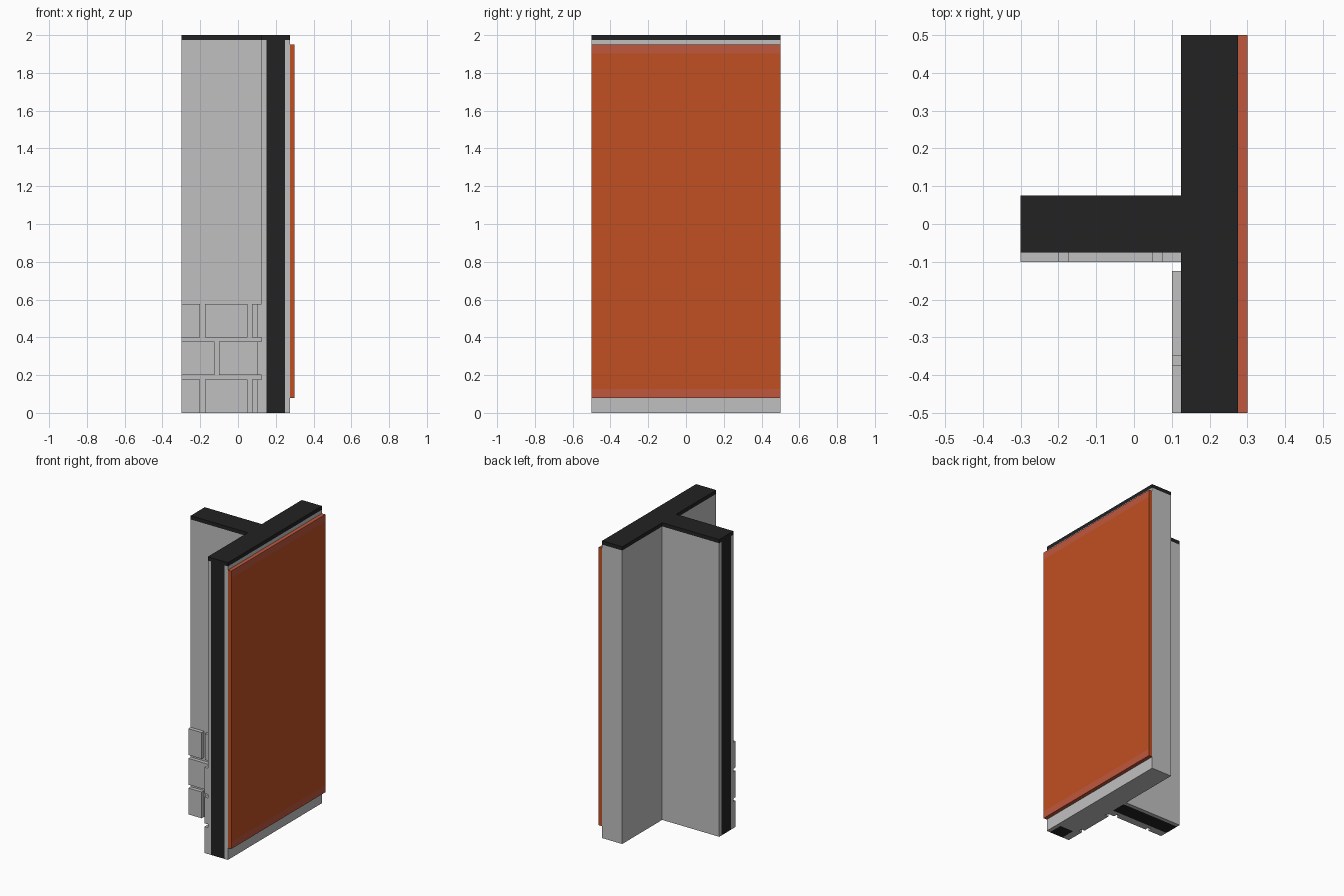
import bpy, bmesh
from mathutils import Vector

cube = bpy.data.objects.get("Cube")
if cube:
    bpy.data.objects.remove(cube, do_unlink=True)


def material(name, rgb):
    m = bpy.data.materials.new(name)
    m.use_nodes = True
    color = (*rgb, 1)
    m.diffuse_color = color
    m.node_tree.nodes["Principled BSDF"].inputs["Base Color"].default_value = color
    return m


GRAY = material("light gray", (0.527, 0.527, 0.527))
BLACK = material("near black", (0.016, 0.016, 0.016))
ORANGE = material("burnt orange", (0.527, 0.08, 0.016))
TRIM = material("faded orange", (0.52, 0.095, 0.045))


def add_box(bm, x, y, z):
    verts = bmesh.ops.create_cube(bm, size=1)["verts"]
    for v in verts:
        v.co = Vector(r[0] if c < 0 else r[1] for c, r in zip(v.co, (x, y, z)))


def finish(name, bm, *mats):
    mesh = bpy.data.meshes.new(name)
    bm.to_mesh(mesh)
    bm.free()
    for m in mats:
        mesh.materials.append(m)
    obj = bpy.data.objects.new(name, mesh)
    bpy.context.collection.objects.link(obj)
    return obj


def boxes(name, mat, *spans):
    bm = bmesh.new()
    for span in spans:
        add_box(bm, *span)
    return finish(name, bm, mat)


# Wall skins and cores, with dark cores showing at the open ends
WALL = (0, 1.975)
LENGTH = (-0.5, 0.5)
BRANCH = (-0.3, 0.125)
boxes("wall_inner_skin", GRAY, ((0.125, 0.15), LENGTH, WALL))
boxes("wall_outer_skin", GRAY, ((0.25, 0.275), LENGTH, WALL))
boxes("wall_core", GRAY, ((0.15, 0.25), (-0.4, 0.5), WALL))
boxes("wall_end_core", BLACK, ((0.15, 0.25), (-0.5, -0.4), WALL))
boxes("branch_front_skin", GRAY, (BRANCH, (-0.075, -0.05), WALL))
boxes("branch_back_skin", GRAY, (BRANCH, (0.05, 0.075), WALL))
boxes("branch_core", BLACK, (BRANCH, (-0.05, 0.05), WALL))

# Dark caps on top of both walls
CAP = (1.975, 2)
boxes("wall_cap", BLACK, ((0.125, 0.275), LENGTH, CAP))
boxes("branch_cap", BLACK, (BRANCH, (-0.075, 0.075), CAP))

# Staggered brick courses in the front corner
branch_rows = [[(-0.3, -0.2), (-0.175, 0.05), (0.075, 0.125)],
               [(-0.3, -0.125), (-0.1, 0.125)]]
wall_rows = [[(-0.5, -0.375), (-0.35, -0.125)],
             [(-0.5, -0.25), (-0.225, -0.125)]]
for row in range(3):
    z = (0.2 * row, 0.2 * row + 0.177)
    boxes(f"branch_bricks_{row}", GRAY,
          *[(x, (-0.1, -0.075), z) for x in branch_rows[row % 2]])
    boxes(f"wall_bricks_{row}", GRAY,
          *[((0.1, 0.125), y, z) for y in wall_rows[row % 2]])

# Orange outer panel with faded bands along its top and bottom
LOW, HIGH, BAND = 0.08, 1.95, 0.047
bm = bmesh.new()
add_box(bm, (0.275, 0.3), LENGTH, (LOW, HIGH))
for z in (LOW + BAND, HIGH - BAND):
    bmesh.ops.bisect_plane(bm, geom=bm.verts[:] + bm.edges[:] + bm.faces[:],
                           plane_co=(0, 0, z), plane_no=(0, 0, 1))
for f in bm.faces:
    z = f.calc_center_median().z
    f.material_index = int((z < LOW + BAND or z > HIGH - BAND) and abs(f.normal.y) < 0.5)
finish("outer_panel", bm, ORANGE, TRIM)
